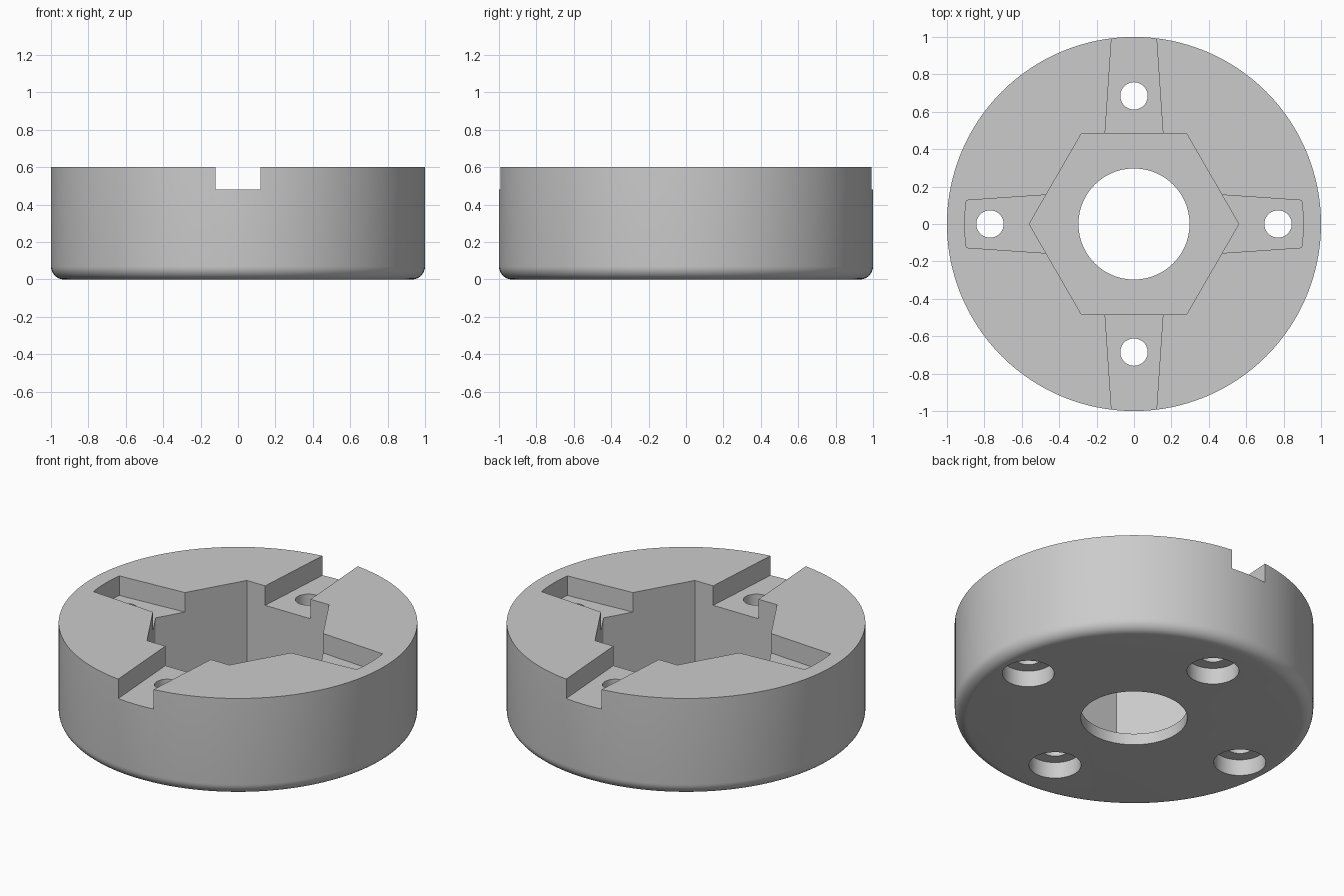
import bpy, bmesh, math
from mathutils import Matrix

cube = bpy.data.objects.get("Cube")
if cube:
    bpy.data.objects.remove(cube, do_unlink=True)

HEIGHT, FILLET, FLOOR, SLOT_Z, SLOT_END = 0.6, 0.07, 0.07, 0.48, 0.905

grey = bpy.data.materials.new("plain grey")
grey.use_nodes = True
grey.diffuse_color = (0.6, 0.6, 0.6, 1)
grey.node_tree.nodes["Principled BSDF"].inputs["Base Color"].default_value = (0.6, 0.6, 0.6, 1)


def make(name, bm):
    bmesh.ops.recalc_face_normals(bm, faces=bm.faces)
    mesh = bpy.data.meshes.new(name)
    bm.to_mesh(mesh)
    bm.free()
    mesh.materials.append(grey)
    obj = bpy.data.objects.new(name, mesh)
    bpy.context.collection.objects.link(obj)
    return obj


def ring(bm, radius, z, sides):
    return [bm.verts.new((radius * math.cos(2 * math.pi * i / sides),
                          radius * math.sin(2 * math.pi * i / sides), z)) for i in range(sides)]


def stack(name, profile, sides):
    """Closed solid made of rings given as (radius, z)."""
    bm = bmesh.new()
    rings = [ring(bm, r, z, sides) for r, z in profile]
    for a, b in zip(rings, rings[1:]):
        for i in range(sides):
            j = (i + 1) % sides
            bm.faces.new((a[i], a[j], b[j], b[i]))
    bm.faces.new(rings[0])
    bm.faces.new(rings[-1])
    return make(name, bm)


def prism(name, outline, z0, z1, angle):
    bm = bmesh.new()
    face = bm.faces.new([bm.verts.new((x, y, z0)) for x, y in outline])
    top = bmesh.ops.extrude_face_region(bm, geom=[face])["geom"]
    verts = [v for v in top if isinstance(v, bmesh.types.BMVert)]
    bmesh.ops.translate(bm, verts=verts, vec=(0, 0, z1 - z0))
    bmesh.ops.transform(bm, verts=bm.verts, matrix=Matrix.Rotation(angle, 4, "Z"))
    return make(name, bm)


def slot_half_width(x):
    return 0.155 - 0.068 * (x - 0.48)


# Round body with a rounded lower rim
steps = [math.radians(90 * i / 8) for i in range(9)]
profile = [(1 - FILLET + FILLET * math.sin(a), FILLET - FILLET * math.cos(a)) for a in steps]
body = stack("round_body", profile + [(1, HEIGHT)], 128)

# Hexagonal pocket and central bore
cutters = [stack("hex_pocket_cutter", [(0.56, FLOOR), (0.56, 0.8)], 6),
           stack("bore_cutter", [(0.297, -0.2), (0.297, 0.3)], 96)]

# Four tapered slots: open front and back, arc-ended left and right
for k in range(4):
    angle = k * math.pi / 2
    closed = k % 2 == 0
    if closed:
        spread = math.asin(slot_half_width(0.9) / SLOT_END)
        end = [(SLOT_END * math.cos(spread * t / 6), SLOT_END * math.sin(spread * t / 6))
               for t in range(-6, 7)]
    else:
        end = [(1.1, -slot_half_width(1.1)), (1.1, slot_half_width(1.1))]
    w = slot_half_width(0.35)
    cutters.append(prism("slot_cutter", [(0.35, -w)] + end + [(0.35, w)], SLOT_Z, 0.8, angle))

    # Screw hole with a counterbore from below
    hole = stack("screw_hole_cutter",
                 [(0.145, -0.2), (0.145, 0.1), (0.073, 0.1), (0.073, 0.7)], 48)
    reach = 0.77 if closed else 0.685
    hole.data.transform(Matrix.Translation((reach * math.cos(angle), reach * math.sin(angle), 0)))
    cutters.append(hole)

# Cut everything out of the body
bpy.context.view_layer.objects.active = body
for cutter in cutters:
    cutter.hide_render = True
    mod = body.modifiers.new("cut", "BOOLEAN")
    mod.operation = "DIFFERENCE"
    mod.solver = "EXACT"
    mod.object = cutter
    bpy.ops.object.modifier_apply(modifier=mod.name)
    bpy.data.objects.remove(cutter, do_unlink=True)

# Smooth round walls, crisp edges
bpy.ops.object.select_all(action="DESELECT")
body.select_set(True)
bpy.ops.object.shade_smooth_by_angle(angle=math.radians(30))
